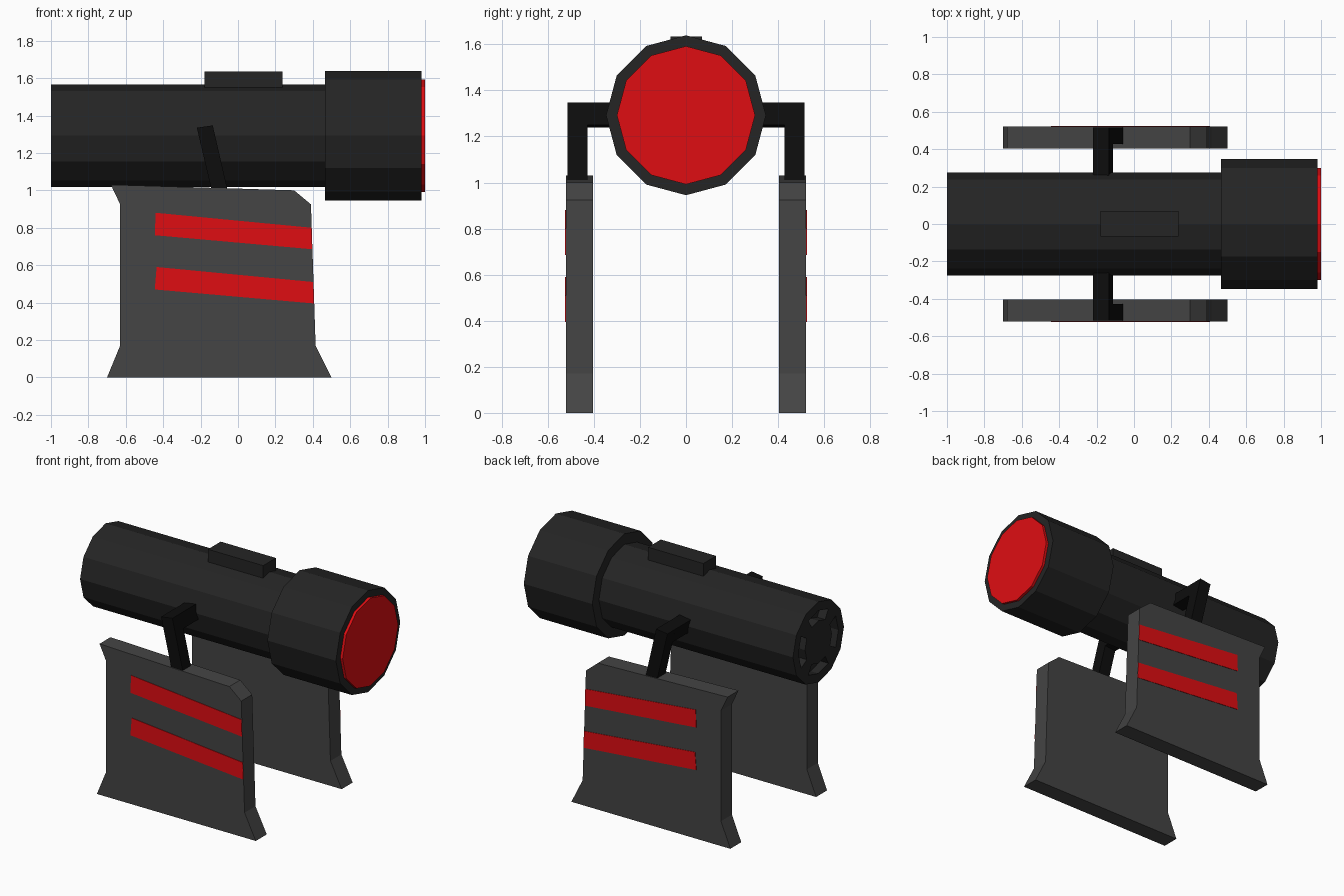
import bpy, bmesh
from math import cos, sin, pi
from mathutils import Vector

if "Cube" in bpy.data.objects:
    bpy.data.objects.remove(bpy.data.objects["Cube"])

AXIS_Z = 1.292


def material(name, rgb):
    m = bpy.data.materials.new(name)
    m.diffuse_color = (*rgb, 1)
    m.use_nodes = True
    m.node_tree.nodes["Principled BSDF"].inputs["Base Color"].default_value = m.diffuse_color
    return m


BODY = material("dark_body", (0.018, 0.018, 0.018))
PLATE = material("grey_plate", (0.058, 0.058, 0.058))
ARM = material("black_arm", (0.004, 0.004, 0.004))
RED = material("red", (0.74, 0.004, 0.006))


def finish(bm, name, mat):
    bmesh.ops.recalc_face_normals(bm, faces=bm.faces)
    mesh = bpy.data.meshes.new(name)
    bm.to_mesh(mesh)
    bm.free()
    obj = bpy.data.objects.new(name, mesh)
    mesh.materials.append(mat)
    bpy.context.collection.objects.link(obj)
    return obj


def extrude(bm, ring, offset):
    """Solid made by sweeping a ring of points along an offset."""
    face = bm.faces.new([bm.verts.new(p) for p in ring])
    new = bmesh.ops.extrude_face_region(bm, geom=[face], use_keep_orig=True)["geom"]
    bmesh.ops.translate(bm, vec=offset,
                        verts=[v for v in new if isinstance(v, bmesh.types.BMVert)])
    return face


def slab(name, profile, y0, y1, mat):
    """Extrude an x-z profile between two y values."""
    bm = bmesh.new()
    extrude(bm, [(x, y0, z) for x, z in profile], Vector((0, y1 - y0, 0)))
    return finish(bm, name, mat)


def tube(bm, x0, x1, r):
    """12-sided solid along x; returns its cap at x0."""
    ring = [(x0, r * cos(i * pi / 6), AXIS_Z + r * sin(i * pi / 6)) for i in range(12)]
    return extrude(bm, ring, Vector((x1 - x0, 0, 0)))


# Main barrel with a segmented groove in its rear cap
bm = bmesh.new()
cap = tube(bm, -1.0, 0.5, 0.275)
bmesh.ops.recalc_face_normals(bm, faces=bm.faces)
bmesh.ops.inset_region(bm, faces=[cap], thickness=0.06)
groove = bmesh.ops.inset_region(bm, faces=[cap], thickness=0.07)["faces"]
sunk = []
for f in groove:
    c = f.calc_center_median()
    if abs(abs(c.y) - abs(c.z - AXIS_Z)) > 0.02 and abs(c.y) > 0.01:
        sunk.append(f)
new = bmesh.ops.extrude_face_region(bm, geom=sunk)["geom"]
bmesh.ops.translate(bm, vec=(0.06, 0, 0),
                    verts=[v for v in new if isinstance(v, bmesh.types.BMVert)])
bmesh.ops.delete(bm, geom=[f for f in sunk if f.is_valid], context='FACES')
finish(bm, "barrel", BODY)

# Wide head and red lens
for name, x0, x1, r, mat in (("lamp_head", 0.465, 0.982, 0.347, BODY),
                             ("lens", 0.95, 1.0, 0.3, RED)):
    bm = bmesh.new()
    tube(bm, x0, x1, r)
    finish(bm, name, mat)

# Switch block on top
slab("switch_block", [(-0.18, 1.53), (0.237, 1.53), (0.237, 1.635), (-0.18, 1.635)],
     -0.067, 0.07, BODY)

# Side plates, stripes and arms, repeated on both sides
plate = [(-0.70, 0), (0.50, 0), (0.415, 0.17), (0.39, 0.925), (0.30, 1.0),
         (-0.68, 1.03), (-0.63, 0.925), (-0.63, 0.17)]
stripes = [[(-0.445, 0.76), (0.397, 0.685), (0.393, 0.80), (-0.44, 0.88)],
           [(-0.445, 0.47), (0.407, 0.395), (0.403, 0.51), (-0.435, 0.59)]]
post = [(-0.22, 1.335), (-0.135, 1.347), (-0.055, 1.0), (-0.138, 0.985)]
bar = [(-0.22, 1.335), (-0.135, 1.347), (-0.113, 1.25), (-0.198, 1.24)]
for side, s in (("front", -1), ("back", 1)):
    slab(f"{side}_plate", plate, s * 0.404, s * 0.522, PLATE)
    for i, profile in enumerate(stripes, 1):
        slab(f"{side}_stripe_{i}", profile, s * 0.518, s * 0.525, RED)
    slab(f"{side}_arm_post", post, s * 0.427, s * 0.515, ARM)
    slab(f"{side}_arm_bar", bar, s * 0.2, s * 0.43, ARM)
